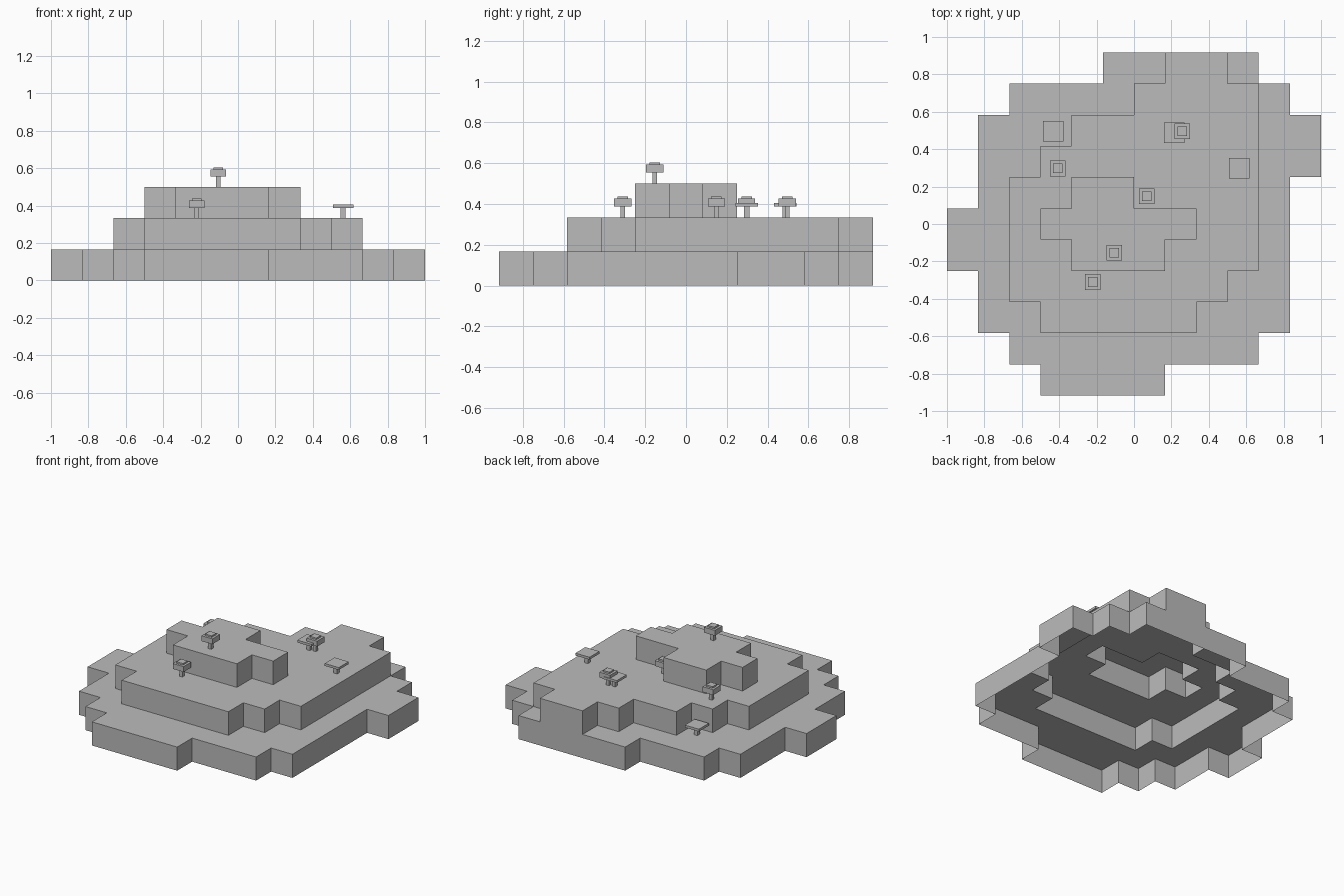
import bpy
import bmesh
import math

if "Cube" in bpy.data.objects:
    bpy.data.objects.remove(bpy.data.objects["Cube"])

U = 1 / 6  # one terrace block

grey = bpy.data.materials.new("plain grey")
grey.diffuse_color = (0.5, 0.5, 0.5, 1)
grey.use_nodes = True
grey.node_tree.nodes["Principled BSDF"].inputs["Base Color"].default_value = grey.diffuse_color


def finish(name, bm):
    mesh = bpy.data.meshes.new(name)
    bm.to_mesh(mesh)
    bm.free()
    mesh.materials.append(grey)
    obj = bpy.data.objects.new(name, mesh)
    bpy.context.collection.objects.link(obj)
    return obj


# Terrace plans: (first row, [(x start, x end) for each row from front to back]) in blocks
TIERS = [
    (0, [(-3, 1), (-4, 4), (-5, 5), (-5, 5), (-6, 5), (-6, 5),
         (-5, 5), (-5, 6), (-5, 6), (-4, 5), (-1, 4)]),
    (2, [(-3, 2), (-4, 3), (-4, 4), (-4, 4), (-4, 4), (-3, 4),
         (-2, 4), (0, 4), (1, 3)]),
    (4, [(-2, 1), (-3, 2), (-2, 0)]),
]

height = {}
for level, (first, rows) in enumerate(TIERS, 1):
    for r, (x0, x1) in enumerate(rows, first):
        for x in range(x0, x1):
            height[x, r] = level


# Hill: an open-bottomed stepped shell, one top per block and walls at each drop
bm = bmesh.new()


def quad(points):
    bm.faces.new([bm.verts.new((x * U, (y - 5.5) * U, z * U)) for x, y, z in points])


for (x, y), h in height.items():
    corners = [(x, y), (x + 1, y), (x + 1, y + 1), (x, y + 1)]
    quad([(*c, h) for c in corners])
    for k, (dx, dy) in enumerate([(0, -1), (1, 0), (0, 1), (-1, 0)]):
        a, b = corners[k], corners[(k + 1) % 4]
        for z in range(height.get((x + dx, y + dy), 0), h):
            quad([(*a, z), (*b, z), (*b, z + 1), (*a, z + 1)])
bmesh.ops.remove_doubles(bm, verts=bm.verts, dist=1e-4)
bmesh.ops.dissolve_limit(bm, angle_limit=math.radians(1), verts=bm.verts, edges=bm.edges)
finish("terraced_hill", bm)


# Trees: stacked square slabs (width, bottom, top)
FLAT_TREE = [(0.027, 0, 0.055), (0.11, 0.055, 0.072)]
ROUND_TREE = [(0.024, 0, 0.055), (0.084, 0.055, 0.093), (0.051, 0.093, 0.104)]


def tree(name, slabs, x, y, level):
    bm = bmesh.new()
    for w, z0, z1 in slabs:
        cube = bmesh.ops.create_cube(bm, size=1)["verts"]
        bmesh.ops.scale(bm, vec=(w, w, z1 - z0), verts=cube)
        bmesh.ops.translate(bm, vec=(0, 0, (z0 + z1) / 2), verts=cube)
    finish(name, bm).location = (x, y, level * U)


for x, y, level in [(-0.432, 0.496, 1), (0.562, 0.298, 2), (0.216, 0.487, 2)]:
    tree("flat_tree", FLAT_TREE, x, y, level)
for x, y, level in [(-0.408, 0.297, 2), (0.258, 0.496, 2), (0.068, 0.149, 2),
                    (-0.106, -0.153, 3), (-0.221, -0.31, 2)]:
    tree("stepped_tree", ROUND_TREE, x, y, level)
